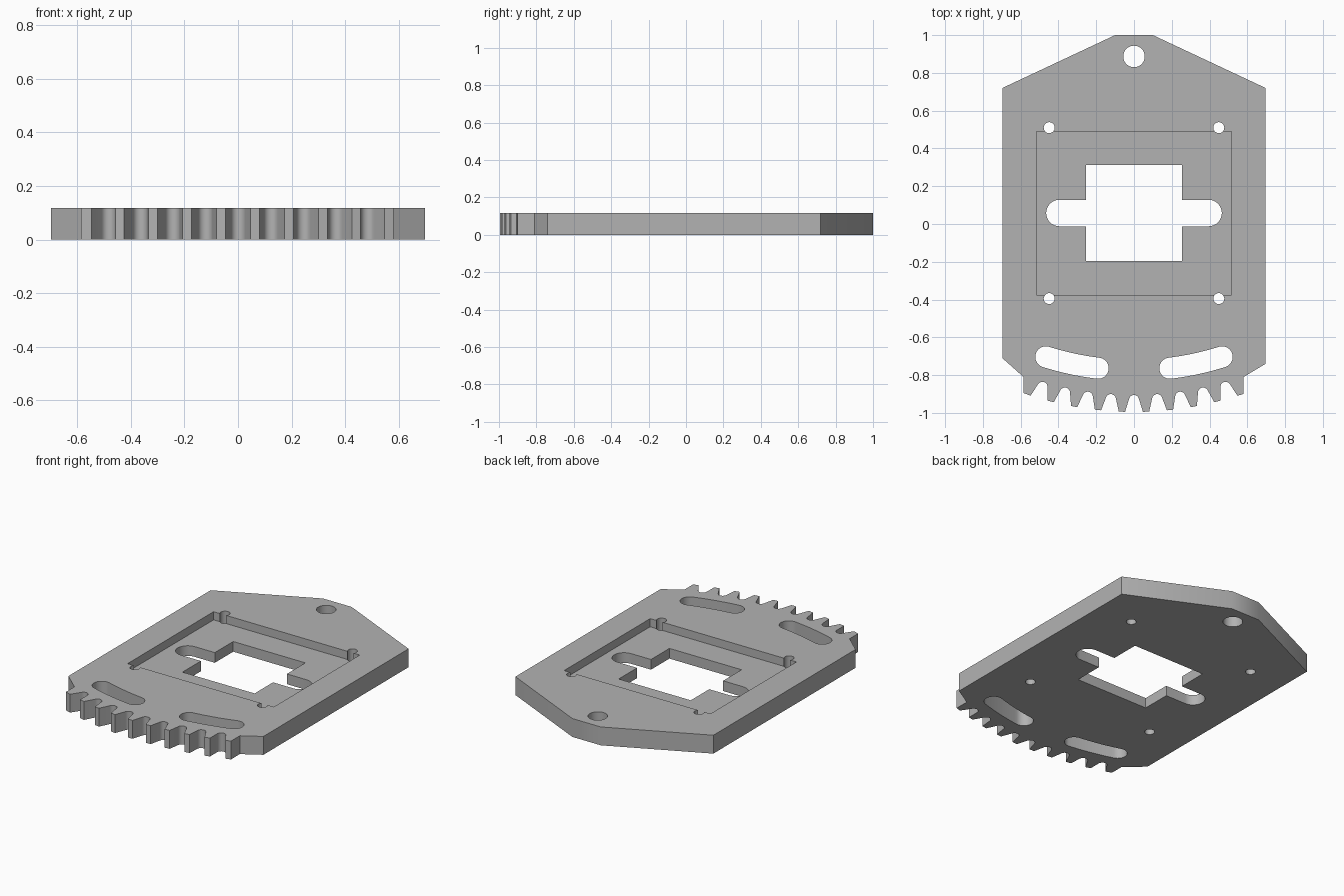
import bpy, bmesh
from math import sin, cos, pi, radians

cube = bpy.data.objects.get("Cube")
if cube:
    bpy.data.objects.remove(cube, do_unlink=True)

THICK = 0.117
RECESS_FLOOR = 0.065
GEAR_Y = 0.785             # centre of the toothed arc
PITCH = radians(4.1)

grey = bpy.data.materials.new("plain grey")
grey.use_nodes = True
grey.diffuse_color = (0.45, 0.45, 0.45, 1)
grey.node_tree.nodes["Principled BSDF"].inputs["Base Color"].default_value = grey.diffuse_color


def prism(name, outline, z0, z1, taper=1.0):
    """Extrude a flat outline from z0 to z1; taper scales the bottom."""
    bm = bmesh.new()
    low = [bm.verts.new((x * taper, y * taper, z0)) for x, y in outline]
    top = [bm.verts.new((x, y, z1)) for x, y in outline]
    bm.faces.new(low)
    bm.faces.new(top)
    for i in range(len(low)):
        j = (i + 1) % len(low)
        bm.faces.new((low[i], low[j], top[j], top[i]))
    bmesh.ops.recalc_face_normals(bm, faces=bm.faces)
    mesh = bpy.data.meshes.new(name)
    bm.to_mesh(mesh)
    bm.free()
    mesh.materials.append(grey)
    obj = bpy.data.objects.new(name, mesh)
    bpy.context.collection.objects.link(obj)
    return obj


def arc(cx, cy, r, a0, a1, steps=16):
    return [(cx + r * cos(a0 + (a1 - a0) * i / steps),
             cy + r * sin(a0 + (a1 - a0) * i / steps)) for i in range(steps + 1)]


def circle(cx, cy, r):
    return arc(cx, cy, r, 0, 2 * pi, 32)[:-1]


def rect(x0, x1, y0, y1):
    return [(x0, y0), (x1, y0), (x1, y1), (x0, y1)]


def polar(radius, angle):
    """Point on the toothed arc; angle is measured from -y towards +x."""
    return radius * sin(angle), GEAR_Y - radius * cos(angle)


def valley(n):
    """Rounded gap between two gear teeth, from left to right."""
    a = n * PITCH
    r = 0.027
    local = [(-0.047, 1.78)]
    local += [(x, 1.717 + y) for x, y in arc(0, 0, r, pi - 0.25, 0.25, 10)]
    # flip the arc so it bulges towards the gear centre
    local = [(x, 2 * 1.717 - d if i else d) for i, (x, d) in enumerate(local)]
    local.append((0.047, 1.78))
    return [polar(d, a + x / d) for x, d in local]


# Plate outline with gear teeth along the front edge
outline = [(-0.1, 1), (-0.697, 0.72), (-0.697, -0.71), (-0.585, -0.81), (-0.585, -0.895)]
for n in range(-4, 5):
    outline += valley(n)
outline += [(0.58, -0.90), (0.58, -0.81), (0.697, -0.74), (0.697, 0.72), (0.1, 1)]
plate = prism("toothed_plate", outline, 0, THICK)

# Cutters: recess, window, side slot and holes
LOW, HIGH = -0.1, 0.3
cutters = [
    prism("recess_cutter", rect(-0.515, 0.515, -0.375, 0.49), RECESS_FLOOR, HIGH),
    prism("window_cutter", rect(-0.253, 0.255, -0.197, 0.313), LOW, HIGH),
    prism("side_slot_cutter", arc(0.395, 0.058, 0.07, -pi / 2, pi / 2)
          + arc(-0.395, 0.058, 0.07, pi / 2, 3 * pi / 2), LOW, HIGH),
    prism("hanging_hole_cutter", circle(0, 0.887, 0.057), LOW, HIGH),
]
for side in (-1, 1):
    for y in (0.51, -0.395):
        cutters.append(prism("corner_hole_cutter", circle(side * 0.449, y, 0.029), LOW, HIGH))
    # Curved slot following the gear arc
    a0, a1 = radians(7.0), radians(17.4)
    R, r, up = 1.56, 0.056, -pi / 2
    inner, outer = polar(R, a0), polar(R, a1)
    slot = arc(0, GEAR_Y, R + r, up + a0, up + a1)
    slot += arc(*outer, r, up + a1, up + a1 + pi)[1:-1]
    slot += arc(0, GEAR_Y, R - r, up + a1, up + a0)
    slot += arc(*inner, r, up + a0 + pi, up + a0 + 2 * pi)[1:-1]
    cutters.append(prism("curved_slot_cutter", [(side * x, y) for x, y in slot], LOW, HIGH))

bpy.ops.object.select_all(action='DESELECT')
plate.select_set(True)
bpy.context.view_layer.objects.active = plate
for cutter in cutters:
    cutter.hide_render = True
    mod = plate.modifiers.new("cut", 'BOOLEAN')
    mod.operation = 'DIFFERENCE'
    mod.solver = 'EXACT'
    mod.object = cutter
    bpy.ops.object.modifier_apply(modifier=mod.name)
    bpy.data.objects.remove(cutter, do_unlink=True)

bpy.ops.object.shade_smooth_by_angle(angle=radians(30))
